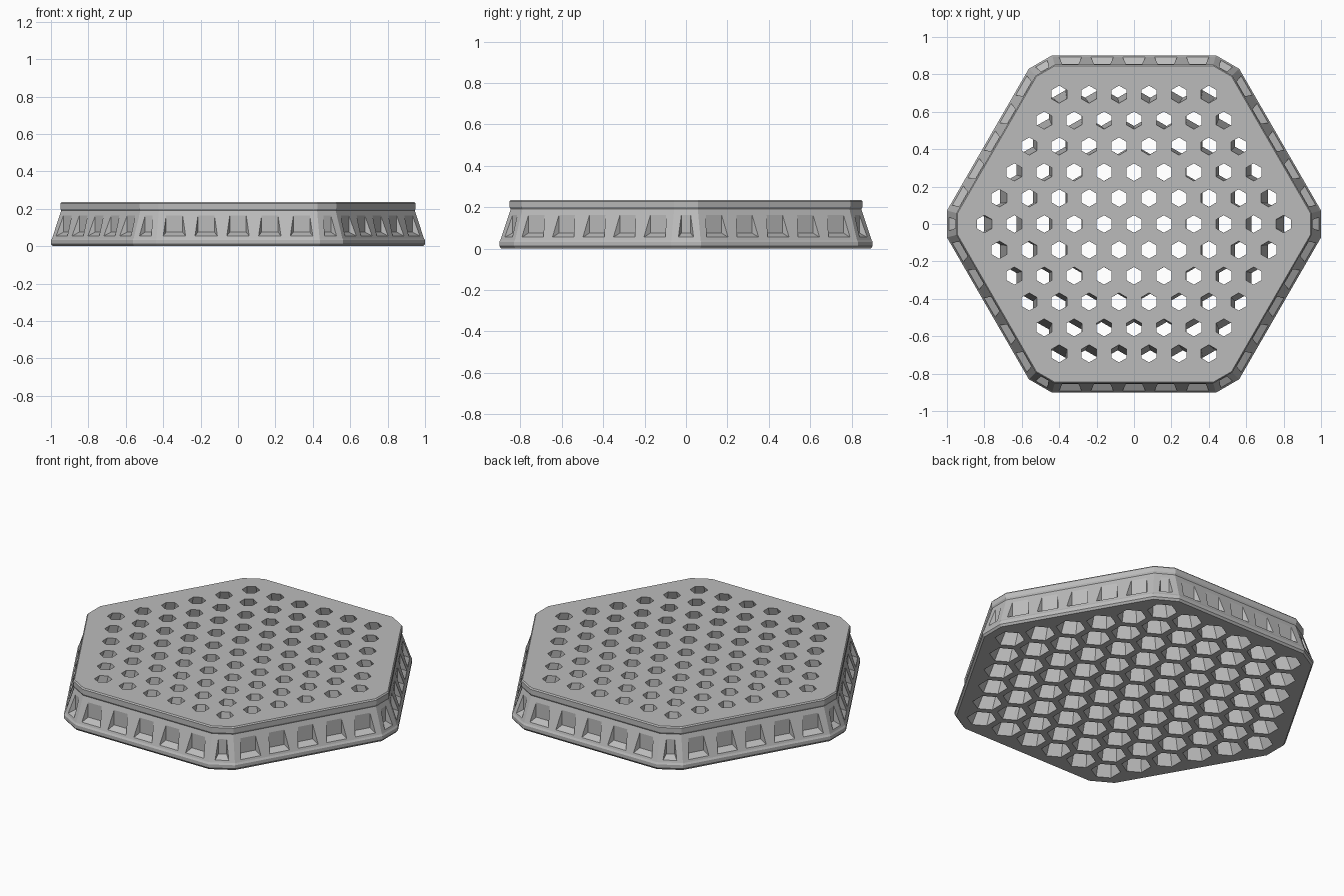
import bpy, bmesh, math
from mathutils import Vector

if "Cube" in bpy.data.objects:
    bpy.data.objects.remove(bpy.data.objects["Cube"], do_unlink=True)

HEIGHT = 0.235
COS30 = math.cos(math.pi / 6)

grey = bpy.data.materials.new("plain grey")
grey.use_nodes = True
grey.diffuse_color = (0.5, 0.5, 0.5, 1)
grey.node_tree.nodes["Principled BSDF"].inputs["Base Color"].default_value = (0.5, 0.5, 0.5, 1)


def loft(bm, rings):
    """Closed solid through a stack of matching loops."""
    loops = [[bm.verts.new(p) for p in ring] for ring in rings]
    n = len(loops[0])
    for low, high in zip(loops, loops[1:]):
        for i in range(n):
            j = (i + 1) % n
            bm.faces.new((low[i], low[j], high[j], high[i]))
    bm.faces.new(loops[0][::-1])
    bm.faces.new(loops[-1])


def make_object(name, bm):
    bmesh.ops.recalc_face_normals(bm, faces=bm.faces)
    mesh = bpy.data.meshes.new(name)
    bm.to_mesh(mesh)
    bm.free()
    mesh.materials.append(grey)
    obj = bpy.data.objects.new(name, mesh)
    bpy.context.collection.objects.link(obj)
    return obj


def axes(degrees):
    a = math.radians(degrees)
    return Vector((math.cos(a), math.sin(a), 0)), Vector((-math.sin(a), math.cos(a), 0))


def clipped_hexagon(apothem, z):
    """Hexagon outline with its six corners cut off."""
    clip = apothem + 0.098
    half = (apothem - clip * COS30) * 2
    ring = []
    for k in range(6):
        out, side = axes(60 * k)
        for s in (-half, half):
            ring.append(out * clip + side * s + Vector((0, 0, z)))
    return ring


# Tray body: foot band, sloping wall, top lip
profile = [(0.893, 0), (0.902, 0.012), (0.902, 0.032), (0.896, 0.042),
           (0.847, 0.19), (0.852, 0.2), (0.852, 0.228), (0.846, HEIGHT)]
bm = bmesh.new()
loft(bm, [clipped_hexagon(a, z) for a, z in profile])
body = make_object("tray_body", bm)


# Flared hexagonal cells, spreading outward toward the underside
def cell_ring(x, y, t):
    spread = 1.09 - 0.09 * t
    radius = 0.08 - 0.033 * t
    ring = []
    for j in range(6):
        out, _ = axes(30 + 60 * j)
        ring.append(Vector((x * spread, y * spread, t * HEIGHT)) + out * radius)
    return ring


cutters = bmesh.new()
for row in range(-5, 6):
    count = 11 - abs(row)
    for i in range(count):
        x = (i - (count - 1) / 2) * 0.16
        y = row * 0.16 * COS30
        loft(cutters, [cell_ring(x, y, -0.1), cell_ring(x, y, 1.1)])


# Drafted pockets around the rim
def pocket(degrees, offset, push, back_width, front_width):
    out, side = axes(degrees)

    def rect(depth, width, low, high):
        centre = out * (depth + push) + side * offset
        return [centre + side * (s * width / 2) + Vector((0, 0, z))
                for s, z in ((-1, low), (1, low), (1, high), (-1, high))]

    loft(cutters, [rect(0.856, back_width, 0.075, 0.163),
                   rect(0.912, front_width, 0.043, 0.18)])


for k in range(6):
    for i in range(-2, 3):
        pocket(30 + 60 * k, i * 0.17, 0, 0.088, 0.138)
    pocket(60 * k, 0, 0.098, 0.045, 0.09)

cutter = make_object("cutter", cutters)
cutter.hide_render = True

# Cut cells and pockets, then discard the helper
cut = body.modifiers.new("cut", "BOOLEAN")
cut.operation = "DIFFERENCE"
cut.solver = "EXACT"
cut.object = cutter
bpy.context.view_layer.objects.active = body
body.select_set(True)
bpy.ops.object.modifier_apply(modifier=cut.name)
bpy.data.objects.remove(cutter, do_unlink=True)
